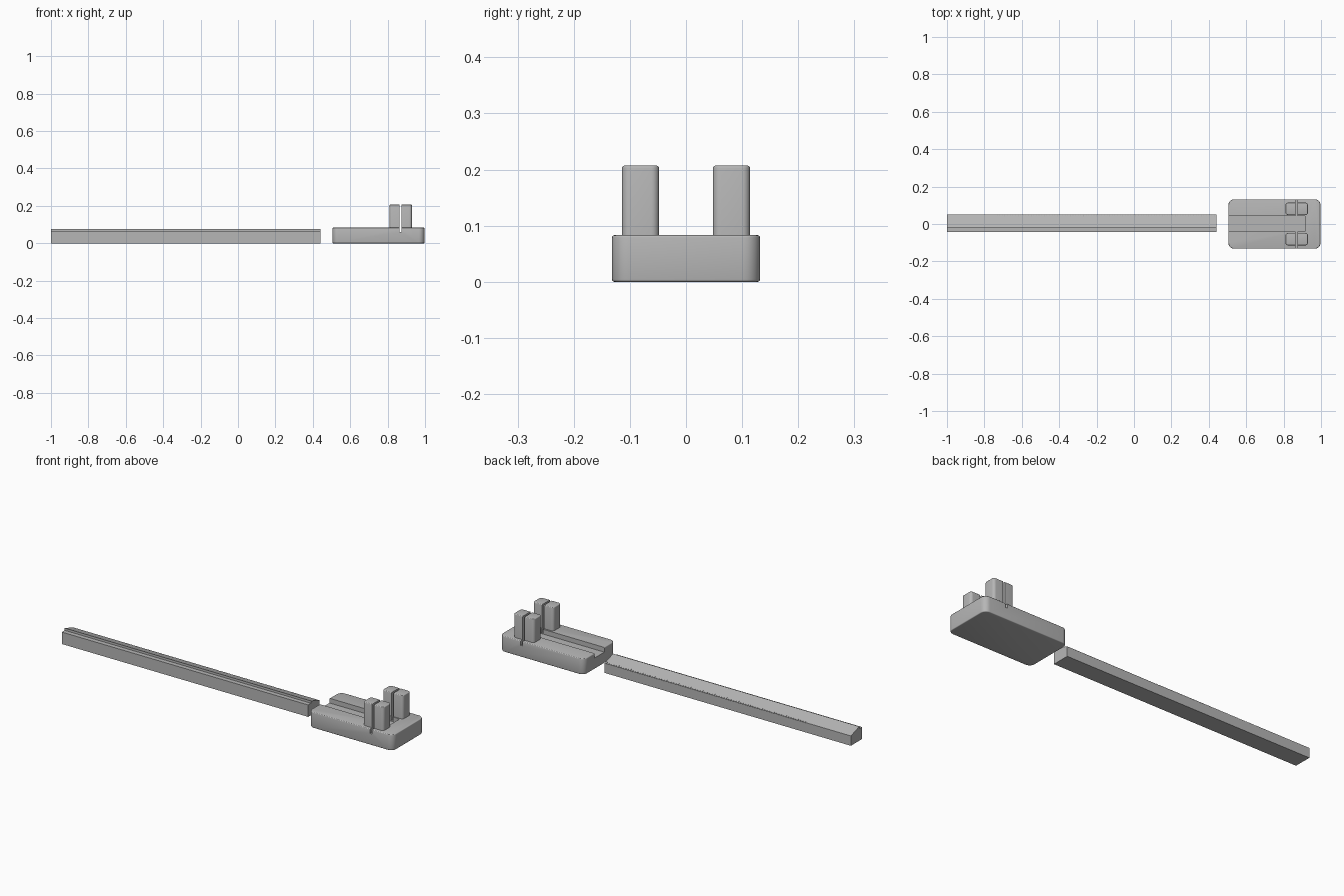
import bpy
import bmesh
from mathutils import Matrix, Vector

default = bpy.data.objects.get("Cube")
if default:
    bpy.data.objects.remove(default, do_unlink=True)

GREY = (0.47, 0.47, 0.47, 1)
plastic = bpy.data.materials.new("grey plastic")
plastic.use_nodes = True
plastic.diffuse_color = GREY
plastic.node_tree.nodes["Principled BSDF"].inputs["Base Color"].default_value = GREY


def add_object(name, bm):
    bmesh.ops.recalc_face_normals(bm, faces=bm.faces)
    mesh = bpy.data.meshes.new(name)
    bm.to_mesh(mesh)
    bm.free()
    mesh.materials.append(plastic)
    obj = bpy.data.objects.new(name, mesh)
    bpy.context.collection.objects.link(obj)
    return obj


def add_box(bm, low, high):
    low, high = Vector(low), Vector(high)
    matrix = Matrix.Translation((low + high) / 2) @ Matrix.Diagonal((*(high - low), 1))
    return bmesh.ops.create_cube(bm, size=1, matrix=matrix)["verts"]


def rounded_box(name, low, high, corner, rim, round_bottom=False):
    """Box with rounded upright corners and softly rounded rims."""
    bm = bmesh.new()
    add_box(bm, low, high)
    upright = [e for e in bm.edges
               if abs(e.verts[0].co.z - e.verts[1].co.z) > 1e-4]
    bmesh.ops.bevel(bm, geom=upright, offset=corner, segments=6,
                    profile=0.5, affect='EDGES')
    levels = [high[2]] + ([low[2]] if round_bottom else [])
    rims = [e for e in bm.edges
            if any(all(abs(v.co.z - z) < 1e-4 for v in e.verts) for z in levels)]
    bmesh.ops.bevel(bm, geom=rims, offset=rim, segments=3,
                    profile=0.5, affect='EDGES')
    return add_object(name, bm)


def cutter(name, boxes):
    bm = bmesh.new()
    for low, high in boxes:
        add_box(bm, low, high)
    obj = add_object(name, bm)
    obj.hide_render = True
    obj.hide_set(True)
    obj.display_type = 'WIRE'
    return obj


def cut(obj, tool):
    mod = obj.modifiers.new("cut", 'BOOLEAN')
    mod.operation = 'DIFFERENCE'
    mod.solver = 'EXACT'
    mod.object = tool


def smooth(obj):
    bpy.ops.object.select_all(action='DESELECT')
    obj.select_set(True)
    bpy.context.view_layer.objects.active = obj
    bpy.ops.object.shade_smooth_by_angle(angle=0.6)


# Long ruler: stepped front ledge, top sloping down to the back edge
profile = [(-0.043, 0), (0.051, 0), (0.051, 0.052),
           (-0.019, 0.075), (-0.019, 0.063), (-0.043, 0.063)]
bm = bmesh.new()
end = bm.faces.new([bm.verts.new((-1, y, z)) for y, z in profile])
extruded = bmesh.ops.extrude_face_region(bm, geom=[end])["geom"]
bmesh.ops.translate(bm, vec=(1.44, 0, 0),
                    verts=[v for v in extruded if isinstance(v, bmesh.types.BMVert)])
ruler = add_object("ruler", bm)

# Graduation notches along the thin back edge, every fifth one longer
ticks = []
for i in range(84):
    x = 0.43 - i * 0.014
    reach = 0.041 if i % 5 == 0 else 0.046
    ticks.append(((x - 0.0015, reach, 0.050), (x + 0.0015, 0.06, 0.07)))
cut(ruler, cutter("graduation_cutter", ticks))

# Clamp base with a shallow channel for the ruler
base = rounded_box("clamp_base", (0.505, -0.132, 0), (0.997, 0.132, 0.083),
                   0.03, 0.004, round_bottom=True)
channel = cutter("channel_cutter", [((0.45, -0.039, 0.058), (0.915, 0.043, 0.2))])
slit = cutter("slit_cutter", [((0.864, -0.3, 0.06), (0.875, 0.3, 0.4))])
cut(base, channel)
cut(base, slit)
smooth(base)

# Two pairs of upright jaws, split by a thin saw slit
for side, name in ((-1, "right_post"), (1, "left_post")):
    y = side * 0.081
    post = rounded_box(name, (0.81, y - 0.033, 0.07), (0.93, y + 0.033, 0.207),
                       0.014, 0.004)
    cut(post, slit)
    smooth(post)
